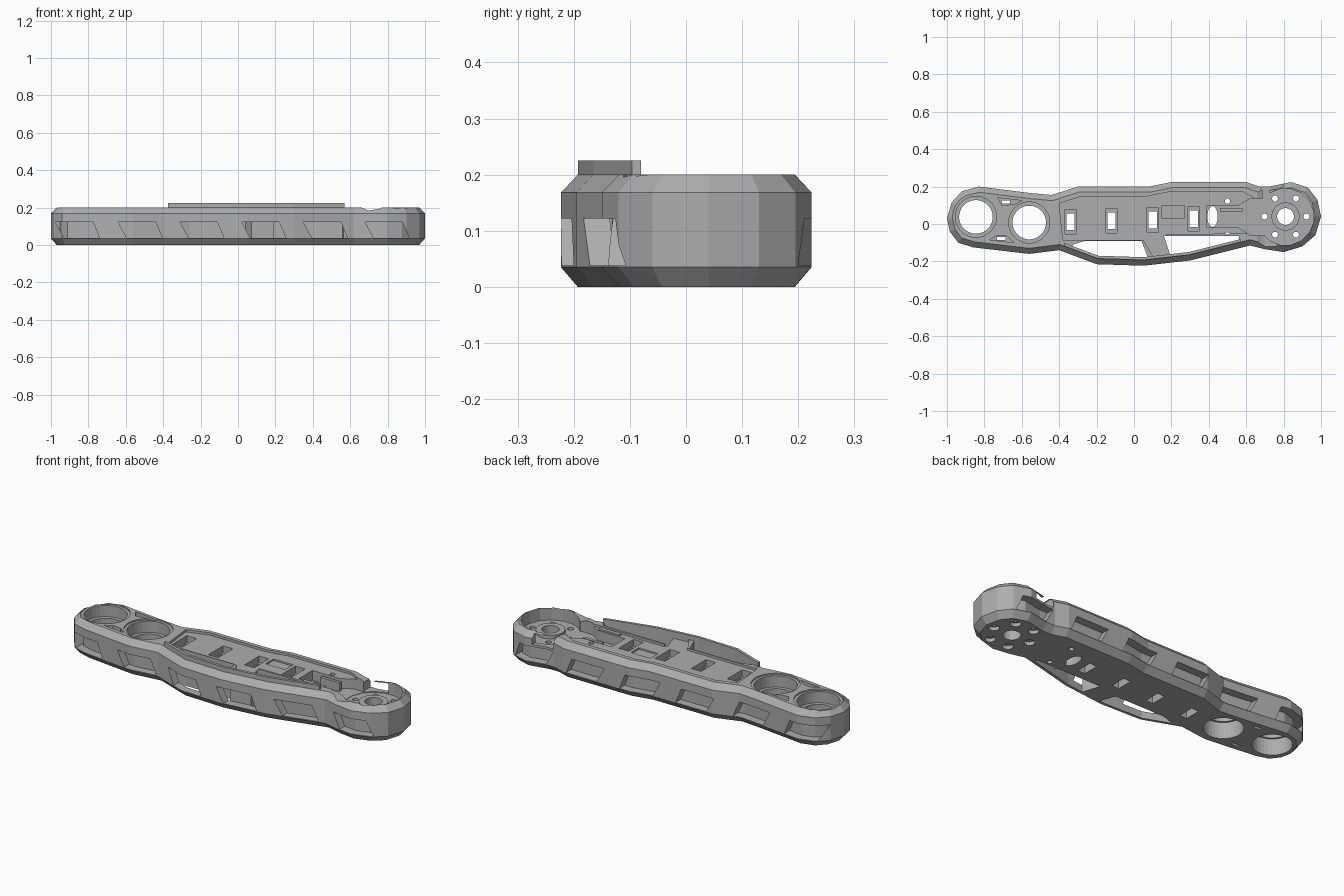
import bpy, bmesh, math
from mathutils import Vector

if "Cube" in bpy.data.objects:
    bpy.data.objects.remove(bpy.data.objects["Cube"])

grey = bpy.data.materials.new("grey metal")
grey.diffuse_color = (0.42, 0.42, 0.42, 1)
grey.use_nodes = True
grey.node_tree.nodes["Principled BSDF"].inputs["Base Color"].default_value = grey.diffuse_color

# Plan outline, counter-clockwise
OUT = [(-1, 0.03), (-0.985, -0.04), (-0.94, -0.1), (-0.86, -0.125), (-0.56, -0.16), (-0.4, -0.14),
       (-0.2, -0.215), (0.05, -0.223), (0.3, -0.195), (0.52, -0.14), (0.62, -0.115), (0.7, -0.135),
       (0.8, -0.15), (0.9, -0.12), (0.97, -0.06), (1, 0.04), (0.98, 0.13), (0.93, 0.195),
       (0.84, 0.224), (0.72, 0.2), (0.67, 0.2), (0.6, 0.224), (0.2, 0.224), (0.08, 0.2),
       (-0.3, 0.2), (-0.44, 0.155), (-0.55, 0.165), (-0.83, 0.2), (-0.92, 0.175), (-0.975, 0.115)]


def inset(pts, d):
    """Move every outline edge inwards by d with mitred corners."""
    res, n = [], len(pts)
    for i in range(n):
        a, b, c = (Vector(pts[(i + k) % n]) for k in (-1, 0, 1))
        u, v = (b - a).normalized(), (c - b).normalized()
        n1, n2 = Vector((-u.y, u.x)), Vector((-v.y, v.x))
        res.append(tuple(b + (n1 + n2) * d / (1 + n1.dot(n2))))
    return res


def loft(name, rings):
    """Closed solid through rings of equally many 3D points."""
    bm = bmesh.new()
    loops = [[bm.verts.new(p) for p in r] for r in rings]
    n = len(loops[0])
    for lo, hi in zip(loops, loops[1:]):
        for i in range(n):
            j = (i + 1) % n
            bm.faces.new((lo[i], lo[j], hi[j], hi[i]))
    bm.faces.new(loops[0][::-1])
    bm.faces.new(loops[-1])
    bmesh.ops.recalc_face_normals(bm, faces=bm.faces)
    me = bpy.data.meshes.new(name)
    bm.to_mesh(me)
    bm.free()
    ob = bpy.data.objects.new(name, me)
    bpy.context.collection.objects.link(ob)
    me.materials.append(grey)
    return ob


def prism(name, pts, z0, z1):
    return loft(name, [[(x, y, z) for x, y in pts] for z in (z0, z1)])


def side_prism(pts, y0, y1):
    return loft("side_cutter", [[(x, y, z) for x, z in pts] for y in (y0, y1)])


def box(x0, x1, y0, y1, z0, z1):
    return prism("box_cutter", [(x0, y0), (x1, y0), (x1, y1), (x0, y1)], z0, z1)


def disc(x, y, r, z0, z1, n=32, name="round_cutter", sy=1):
    return prism(name, [(x + r * math.cos(math.tau * (i + .5) / n),
                         y + sy * r * math.sin(math.tau * (i + .5) / n)) for i in range(n)], z0, z1)


def boolean(ob, tool, op="DIFFERENCE"):
    m = ob.modifiers.new("cut", "BOOLEAN")
    m.operation, m.solver, m.object = op, "EXACT", tool
    bpy.context.view_layer.objects.active = ob
    bpy.ops.object.modifier_apply(modifier=m.name)
    bpy.data.objects.remove(tool)


# Main body with chamfered lower and upper edges
body = loft("arm_body", [[(x, y, z) for x, y in inset(OUT, d)]
                         for d, z in ((.03, 0), (0, .035), (0, .168), (.03, .2))])

# Slanted window pockets along both long sides
for x in (-.975, -.64, -.31, .02, .35, .68):
    for y0, y1 in ((-.4, .02), (.05, .4)):
        win = side_prism([(x + .045, .038), (x + .235, .038), (x + .2, .122), (x, .122)], y0, y1)
        boolean(win, prism("core", inset(OUT, .046), -.1, .4))
        boolean(body, win)

# Open gaps between the deck and the front wall
for pts in ([(-.33, -.3), (.12, -.3), (.04, -.09), (-.26, -.09), (-.33, -.11)],
            [(.24, -.3), (.6, -.3), (.56, -.065), (.16, -.065)]):
    gap = prism("gap_cutter", pts, -.1, .4)
    boolean(gap, prism("core", inset(OUT, .045), -.2, .5), "INTERSECT")
    boolean(body, gap)

# Sunken deck
boolean(body, prism("deck_cutter", [(-.38, -.085), (.05, -.085), (.1, -.17), (.2, -.17), (.17, -.055),
                                    (.62, -.05), (.64, .14), (.58, .172), (.19, .172), (.07, .148),
                                    (-.28, .148), (-.4, .11)], .187, .4))

# Deck pockets with through slots
for x, y in ((-.34, .012), (-.12, .017), (.1, .022), (.32, .028)):
    boolean(body, box(x - .03, x + .03, y - .065, y + .065, .15, .4))
    boolean(body, box(x - .022, x + .022, y - .045, y + .045, -.1, .4))
boolean(body, box(.15, .27, .03, .1, .178, .4))

# Two stepped bearing bores
for x, y in ((-.845, .038), (-.56, .008)):
    boolean(body, disc(x, y, .125, .192, .4))
    boolean(body, disc(x, y, .11, .13, .4))
    boolean(body, disc(x, y, .09, -.1, .4))
    boolean(body, disc(x, y, .1, -.1, .09))

# Pockets and slots between the bores
for pts in ([(-.73, .14), (-.60, .125), (-.64, .105), (-.705, .1)],
            [(-.77, -.085), (-.64, -.1), (-.68, -.065), (-.73, -.06)]):
    boolean(body, prism("web_cutter", pts, .16, .4))
for x, y in ((-.685, .118), (-.71, -.077)):
    boolean(body, box(x - .022, x + .022, y - .008, y + .008, -.1, .4))

# Hub recess and the channel leading to it
boolean(body, disc(.81, .038, .152, .13, .4, 16))
boolean(body, prism("channel_cutter", [(.39, -.02), (.56, -.02), (.62, -.06), (.72, -.06),
                                       (.72, .135), (.62, .135), (.56, .1), (.39, .1)], .132, .4))
boolean(body, disc(.42, .04, .028, -.1, .4, 16, sy=2))
for y in (.122, -.042):
    boolean(body, disc(.5, y, .014, -.1, .4, 12))

# Hub boss, shaft hole and screw holes
boss = disc(.81, .04, .075, .11, .15, 24, "hub_boss")
boolean(boss, disc(.81, .04, .045, -.1, .4, 24))
boolean(body, disc(.81, .04, .045, -.1, .4, 24))
for i in range(6):
    a = math.tau * i / 6
    x, y = .81 + .112 * math.cos(a), .04 + .112 * math.sin(a)
    boolean(body, disc(x, y, .016, -.1, .4, 12))
    boolean(body, disc(x, y, .027, -.1, .02, 12))

# Opening behind the hub and shallow dip in the rim
boolean(body, box(.68, .8, .13, .4, .135, .188))
boolean(body, side_prism([(.64, .21), (.68, .19), (.7, .184), (.76, .194), (.78, .21)], -.4, .4))

# Thin raised lip on the front wall
lip = prism("front_lip", inset(OUT, .0305), .185, .225)
boolean(lip, prism("core", inset(OUT, .0455), .1, .4))
boolean(lip, box(-.375, .57, -.4, -.05, .1, .4), "INTERSECT")

# Slim crossbars on the deck at the channel mouth
for y in (-.035, .115):
    prism("channel_rail", [(.43, y - .01), (.56, y - .01), (.56, y + .01), (.43, y + .01)], .16, .195) \
        if y < 0 else prism("channel_clip", [(.46, .068), (.58, .068), (.58, .085), (.46, .085)], .125, .18)
